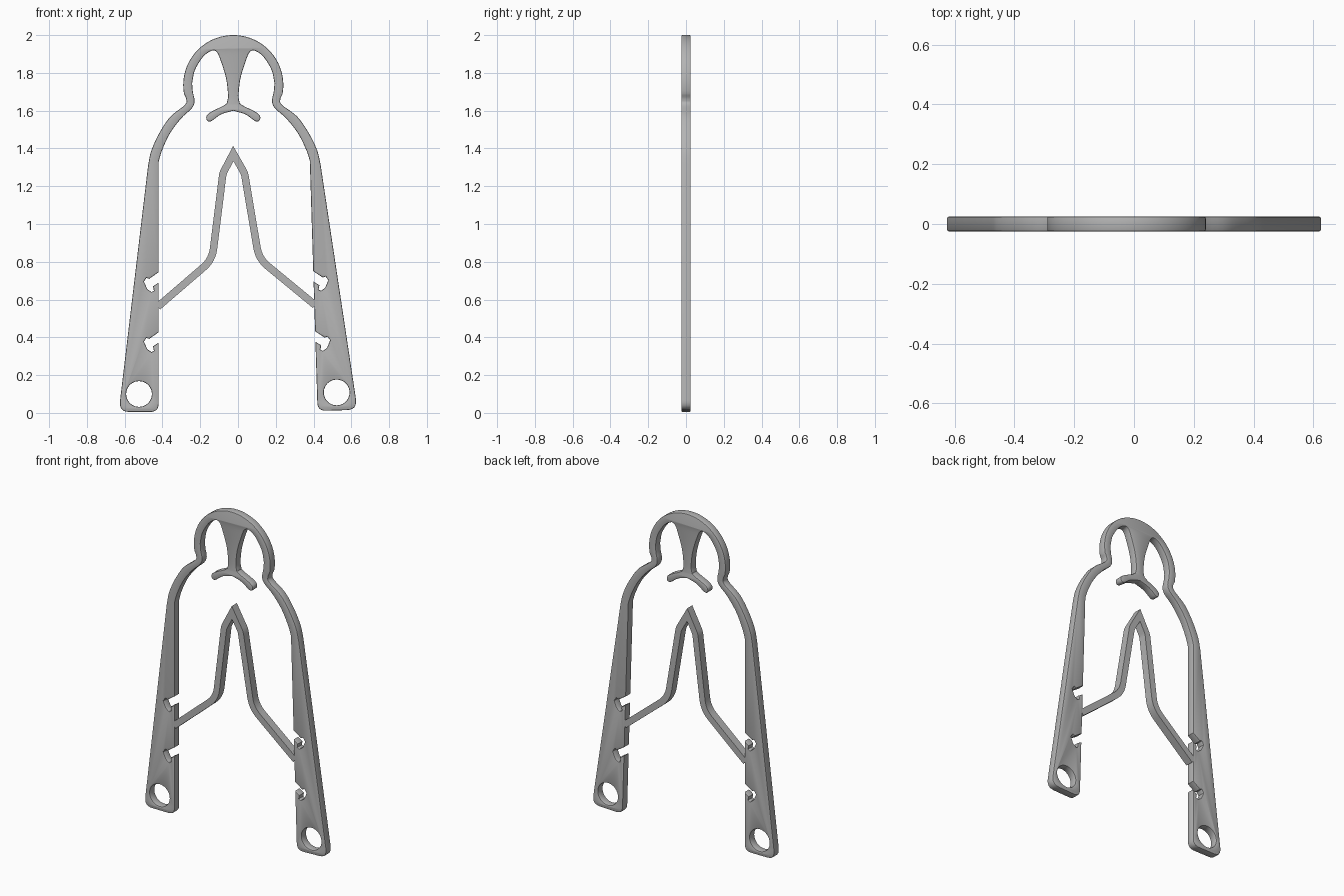
import bpy, bmesh, math
from mathutils import Vector

cube = bpy.data.objects.get("Cube")
if cube:
    bpy.data.objects.remove(cube)

AXIS = -0.025        # symmetry line of the head
THICK = 0.05
SPLAY = 0.031        # extra opening angle of the left leg

grey = bpy.data.materials.new("plain_grey")
grey.use_nodes = True
colour = (0.45, 0.45, 0.45, 1)
grey.diffuse_color = colour
grey.node_tree.nodes["Principled BSDF"].inputs["Base Color"].default_value = colour


def arc(cx, cz, r, start, end, steps):
    angles = [math.radians(start + (end - start) * i / steps) for i in range(steps + 1)]
    return [Vector((cx + r * math.cos(a), cz + r * math.sin(a))) for a in angles]


def smooth(points, steps=5):
    """Smooth curve through all the given points."""
    p = [Vector(q) for q in points]
    p = [2 * p[0] - p[1]] + p + [2 * p[-1] - p[-2]]
    out = []
    for a, b, c, d in zip(p, p[1:], p[2:], p[3:]):
        for i in range(steps):
            t = i / steps
            out.append(0.5 * (2 * b + (c - a) * t + (2 * a - 5 * b + 4 * c - d) * t**2
                              + (3 * b - a - 3 * c + d) * t**3))
    return out + [p[-2]]


def rounded(a, corner, b, reach, steps=6):
    """Replace a corner with a short curve."""
    a, corner, b = Vector(a), Vector(corner), Vector(b)
    s = corner + (a - corner).normalized() * reach
    e = corner + (b - corner).normalized() * reach
    return [s * (1 - t)**2 + corner * 2 * t * (1 - t) + e * t**2
            for t in (i / steps for i in range(steps + 1))]


def mirror(points):
    return [Vector((2 * AXIS - p.x, p.y)) for p in points]


def splay(points):
    """Swing the mirrored leg outwards about the neck."""
    pivot = Vector((0.21, 1.66))
    out = []
    for p in points:
        if p.y < pivot.y and p.x > 0.15:
            d = p - pivot
            p = pivot + Vector((d.x - SPLAY * d.y, d.y + SPLAY * d.x))
        out.append(p)
    return out


def plate(name, outlines, bevel):
    """Solid flat plate from closed outlines, standing in the xz plane."""
    curve = bpy.data.curves.new(name, 'CURVE')
    curve.dimensions = '2D'
    curve.fill_mode = 'BOTH'
    curve.extrude = THICK / 2 - bevel
    curve.bevel_depth = bevel
    curve.bevel_resolution = 1
    curve.offset = -bevel
    for outline in outlines:
        spline = curve.splines.new('POLY')
        spline.points.add(len(outline) - 1)
        for point, p in zip(spline.points, outline):
            point.co = (p.x, p.y, 0, 1)
        spline.use_cyclic_u = True
    obj = bpy.data.objects.new(name, curve)
    bpy.context.collection.objects.link(obj)
    obj.rotation_euler.x = math.pi / 2
    bpy.ops.object.select_all(action='DESELECT')
    obj.select_set(True)
    bpy.context.view_layer.objects.active = obj
    bpy.ops.object.convert(target='MESH')
    obj = bpy.context.view_layer.objects.active
    bpy.ops.object.transform_apply(location=False, rotation=True, scale=False)
    bm = bmesh.new()
    bm.from_mesh(obj.data)
    bmesh.ops.remove_doubles(bm, verts=bm.verts, dist=0.0001)
    bmesh.ops.recalc_face_normals(bm, faces=bm.faces)
    bm.to_mesh(obj.data)
    bm.free()
    obj.data.materials.clear()
    obj.data.materials.append(grey)
    bpy.ops.object.shade_smooth_by_angle(angle=math.radians(32))
    return obj


# Barbed notch in the inner edge of a leg, from bottom to top
notch = [(-.42, .69), (-.45, .67), (-.445, .647), (-.458, .64), (-.48, .655),
         (-.498, .695), (-.485, .715), (-.47, .71), (-.42, .745)]
upper_notch = [Vector(p) for p in notch]
lower_notch = [p - Vector((0, .318)) for p in upper_notch]

# Half of the frame: head, shoulder, leg, inner edge, stem and crescent
outer_shoulder = smooth([(-.286, 1.689), (-.274, 1.66), (-.282, 1.63), (-.36, 1.566),
                         (-.42, 1.475), (-.46, 1.385), (-.476, 1.31)])
foot = (rounded((-.617, .15), (-.63, .005), (-.5, .005), .055)
        + rounded((-.5, .005), (-.42, .005), (-.42, .2), .045))
inner_shoulder = smooth([(-.42, 1.33), (-.402, 1.39), (-.36, 1.48), (-.30, 1.56),
                         (-.245, 1.612), (-.23, 1.65), (-.239, 1.70), (-.243, 1.745)])
eye = smooth([(-.243, 1.745), (-.228, 1.815), (-.185, 1.885), (-.14, 1.917),
              (-.112, 1.91), (-.09, 1.86), (-.063, 1.77), (-.053, 1.68), (-.06, 1.638)])
crescent = smooth([(-.06, 1.638), (-.085, 1.622), (-.135, 1.598), (-.165, 1.575),
                   (-.165, 1.55), (-.143, 1.544), (-.09, 1.58), (AXIS, 1.60)])
half = (arc(AXIS, 1.735, .265, 90, 190, 28) + outer_shoulder[1:] + foot
        + lower_notch + upper_notch + inner_shoulder + eye[1:] + crescent[1:])
other = splay(mirror(half))[1:-1]
hole = arc(-.524, .10, .068, 0, 360, 40)[:-1]
plate("frame", [half + other[::-1], hole, splay(mirror(hole))], 0.006)

# Bent strut between the legs
root, elbow, bend, apex = (-.425, .562), (-.137, .81), (-.08, 1.268), (AXIS, 1.373)
path = ([Vector(root)] + rounded(root, elbow, bend, .06)
        + rounded(elbow, bend, apex, .015, 3) + [Vector(apex)])
far = [Vector((p.x + 0.042 * (apex[1] - p.y), p.y + 0.01 * (apex[1] - p.y)))
       for p in mirror(path)]
path += far[-2::-1]


def ribbon(points, width):
    """Closed mitred outline around a path."""
    sides = [[], []]
    for i, p in enumerate(points):
        before = (p - points[i - 1]).normalized() if i else None
        after = (points[i + 1] - p).normalized() if i + 1 < len(points) else None
        before, after = before or after, after or before
        n1, n2 = (Vector((-d.y, d.x)) for d in (before, after))
        m = (n1 + n2).normalized()
        m *= width / 2 / m.dot(n1)
        sides[0].append(p + m)
        sides[1].append(p - m)
    return sides[0] + sides[1][::-1]


plate("strut", [ribbon(path, .039)], 0)
